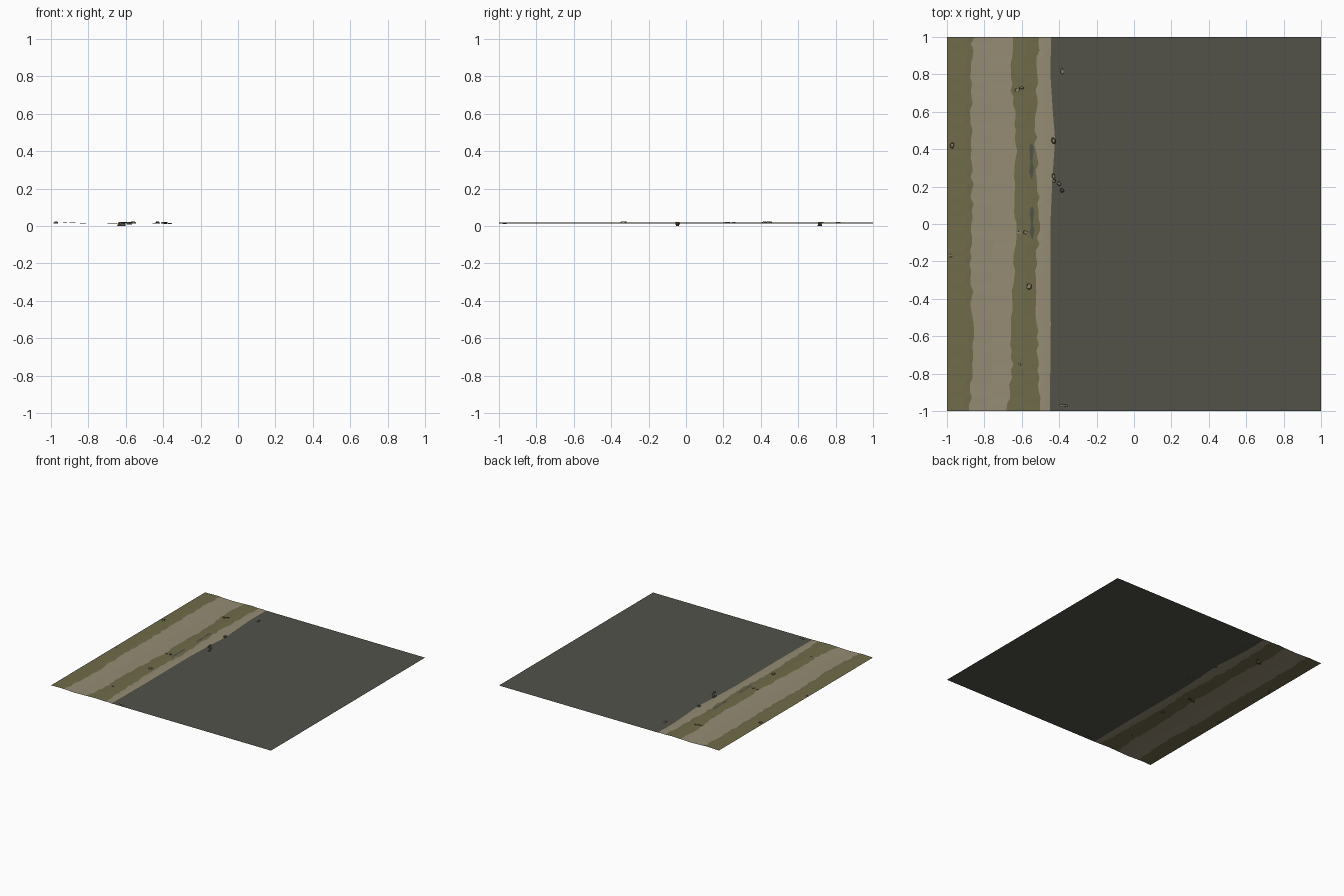
import bpy, bmesh, math, random
from mathutils import Matrix

if "Cube" in bpy.data.objects:
    bpy.data.objects.remove(bpy.data.objects["Cube"])

random.seed(4)


def material(name, rgb):
    m = bpy.data.materials.new(name)
    lin = [((c / 255 + 0.055) / 1.055) ** 2.4 for c in rgb]
    m.diffuse_color = (*lin, 1)
    m.use_nodes = True
    m.node_tree.nodes["Principled BSDF"].inputs["Base Color"].default_value = m.diffuse_color
    return m


ASPHALT = material("asphalt grey", (82, 82, 74))
GRASS = material("dry grass", (112, 107, 74))
DIRT = material("pale dirt", (149, 140, 116))
STONE = material("stone tan", (142, 132, 106))
DARK = material("stone grey", (84, 80, 68))


def finish(bm, name, mats):
    bm.normal_update()
    me = bpy.data.meshes.new(name)
    bm.to_mesh(me)
    bm.free()
    for m in mats:
        me.materials.append(m)
    ob = bpy.data.objects.new(name, me)
    bpy.context.collection.objects.link(ob)
    return ob


def edge(points, y):
    """x of a wavy border at y, interpolated between (y, x) points."""
    for (y0, x0), (y1, x1) in zip(points, points[1:]):
        if y <= y1:
            return x0 + (x1 - x0) * (y - y0) / (y1 - y0)
    return points[-1][1]


# borders between the strips, front to back
B1 = [(-1, -.877), (-.6, -.862), (-.25, -.872), (.2, -.865), (.6, -.87), (.85, -.875), (1, -.86)]
B2 = [(-1, -.675), (-.75, -.65), (-.55, -.66), (-.25, -.642), (0, -.635), (.5, -.632), (.83, -.665), (1, -.65)]
B3 = [(-1, -.5), (-.75, -.515), (-.45, -.52), (-.2, -.522), (0, -.505), (.2, -.512), (.4, -.525), (.83, -.52), (1, -.5)]
B4 = [(-1, -.45), (-.55, -.445), (0, -.447), (.25, -.436), (.45, -.422), (.6, -.434), (.8, -.447), (1, -.443)]

# verge: grass and dirt strips with shallow wheel ruts
N = 56
bm = bmesh.new()
rows = []
for i in range(N + 1):
    y = -1 + 2 * i / N
    b1, b2, b3 = (edge(b, y) + random.uniform(-.009, .009) for b in (B1, B2, B3))
    b4 = edge(B4, y)
    xs = [-1, b1 - .03, b1, (b1 + b2) / 2, b2, (b2 + b3) / 2, b3, (b3 + b4) / 2, b4]
    zs = [.015, .018, .016, .012, .015, .018, .015, .016, .014]
    rows.append([bm.verts.new((x, y, z)) for x, z in zip(xs, zs)])
strip = [0, 0, 1, 1, 0, 0, 1, 1]
for r0, r1 in zip(rows, rows[1:]):
    for k in range(8):
        f = bm.faces.new((r0[k], r0[k + 1], r1[k + 1], r1[k]))
        f.material_index = strip[k]
# road surface shares the verge's border
rim = [r[-1] for r in rows]
far = [bm.verts.new((1, v.co.y, .014)) for v in rim]
for i in range(N):
    f = bm.faces.new((rim[i], far[i], far[i + 1], rim[i + 1]))
    f.material_index = 2
finish(bm, "road_and_verge", [GRASS, DIRT, ASPHALT])

# bare asphalt patches showing through the grass
for n, (y0, y1, x) in enumerate([(.24, .43, -.547), (-.08, .09, -.544)]):
    bm = bmesh.new()
    left = [(x - w, y0 + (y1 - y0) * t) for w, t in ((.002, 0), (.014, .2), (.007, .45), (.013, .9), (.006, 1))]
    right = [(x + w, y0 + (y1 - y0) * t) for w, t in ((.004, 1), (.011, .85), (.004, .5), (.012, .3), (.003, 0))]
    bm.faces.new([bm.verts.new((a, b, .0192)) for a, b in right + left])
    bmesh.ops.recalc_face_normals(bm, faces=bm.faces)
    bm.normal_update()
    if bm.faces[:][0].normal.z < 0:
        bmesh.ops.reverse_faces(bm, faces=bm.faces)
    finish(bm, f"asphalt_patch_{n}", [ASPHALT])

# flat loose stones: x, y, half length, half width, bottom, top
stones = [
    (-.972, .42, .013, .018, .014, .023), (-.98, -.17, .01, .013, .012, .018),
    (-.625, .715, .022, .013, 0, .021), (-.6, .728, .018, .008, .014, .022),
    (-.385, .815, .012, .02, .012, .02), (-.43, .445, .013, .02, .014, .024),
    (-.43, .255, .01, .014, .013, .022), (-.427, .23, .012, .01, .013, .02),
    (-.4, .215, .013, .015, .012, .021), (-.384, .18, .012, .014, .012, .019),
    (-.615, -.045, .016, .01, .001, .019), (-.58, -.045, .016, .014, .008, .022),
    (-.562, -.335, .017, .022, .014, .023), (-.612, -.75, .01, .008, .012, .019),
    (-.388, -.968, .012, .01, .011, .017), (-.365, -.972, .014, .009, .011, .017),
]
for n, (x, y, a, b, z0, z1) in enumerate(stones):
    bm = bmesh.new()
    bmesh.ops.create_cone(bm, cap_ends=True, segments=6, radius1=1, radius2=.65, depth=1)
    bmesh.ops.rotate(bm, verts=bm.verts, matrix=Matrix.Rotation(random.uniform(0, 1), 3, 'Z'))
    for v in bm.verts:
        s = random.uniform(.75, 1.15)
        v.co.x = x + v.co.x * a * s
        v.co.y = y + v.co.y * b * s
        v.co.z = z0 + (v.co.z + .5) * (z1 - z0)
    bm.normal_update()
    dark_stone = n == 9
    for f in bm.faces:
        f.material_index = 1 if dark_stone or f.normal.z < .5 else 0
    finish(bm, f"stone_{n}", [STONE, DARK])
